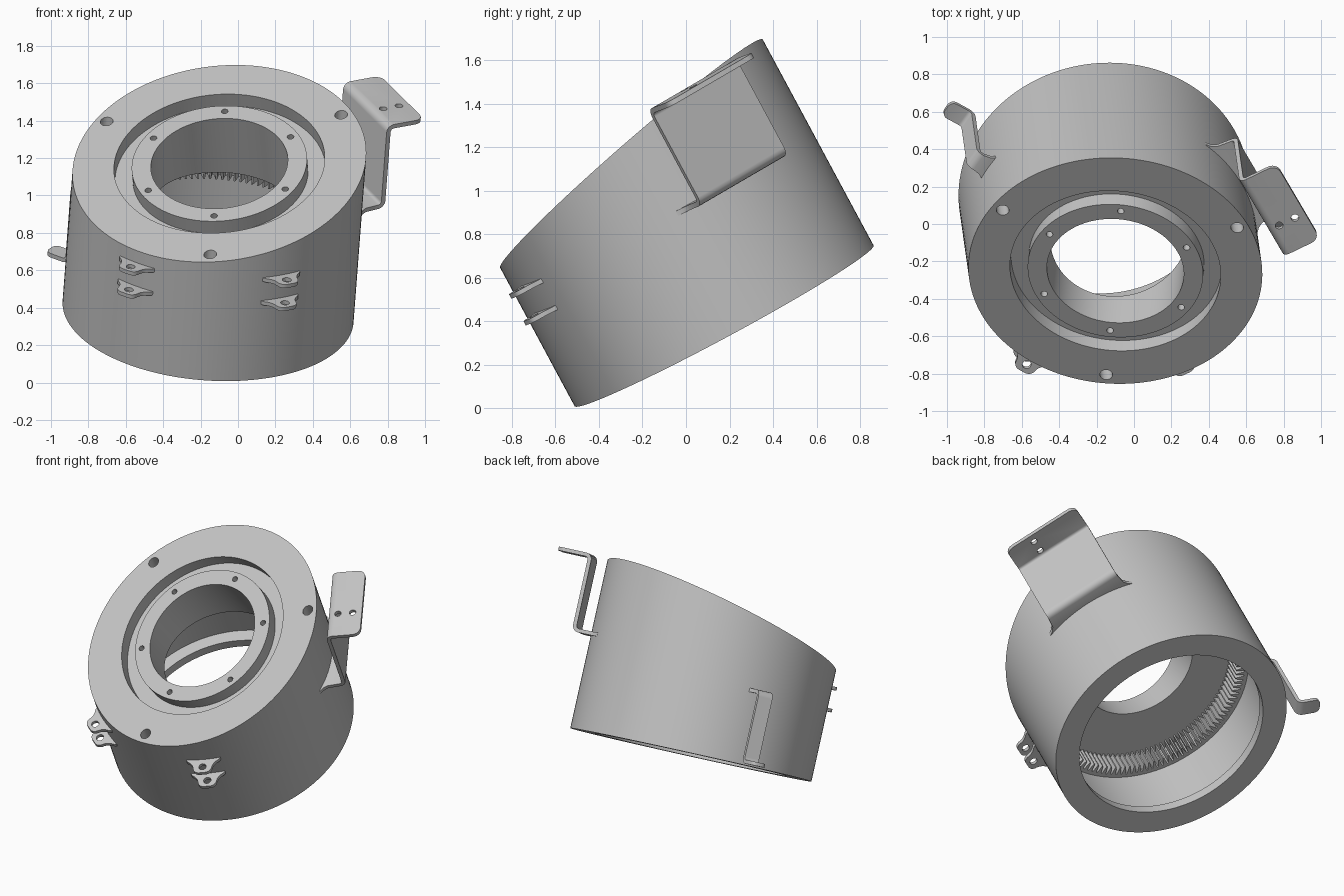
import bpy, bmesh
from math import sin, cos, pi, radians
from mathutils import Vector, Matrix

cube = bpy.data.objects.get("Cube")
if cube:
    bpy.data.objects.remove(cube, do_unlink=True)

grey = bpy.data.materials.new("machined_grey")
grey.use_nodes = True
grey.diffuse_color = (0.55, 0.55, 0.55, 1)
for node in grey.node_tree.nodes:
    if node.type == 'BSDF_PRINCIPLED':
        node.inputs["Base Color"].default_value = (0.55, 0.55, 0.55, 1)
        node.inputs["Roughness"].default_value = 0.6

# Tilted frame: local z is the axis of the housing, origin at the bottom centre
AXIS = Vector((0.067, -0.473, 0.879)).normalized()
SIDE = (Vector((1, 0, 0)) - AXIS * AXIS.x).normalized()
BACK = AXIS.cross(SIDE)
FRAME = Matrix.Translation((-0.16, 0.175, 0.38)) @ Matrix((SIDE, BACK, AXIS)).transposed().to_4x4()

# Oblique top face, in the local frame
SLOPE_X, SLOPE_Y, TOP = 0.14, 0.226, 0.9
N = Vector((-SLOPE_X, -SLOPE_Y, 1)).normalized()
E1 = (Vector((1, 0, 0)) - N * N.x).normalized()
E2 = N.cross(E1)
R, RING_H, LOW_RING_H = 0.78, 0.61, 0.47
BRACKET_ANGLE = 27


def add_object(name, bm, matrix=FRAME):
    bmesh.ops.recalc_face_normals(bm, faces=bm.faces)
    mesh = bpy.data.meshes.new(name)
    bm.to_mesh(mesh)
    bm.free()
    mesh.materials.append(grey)
    obj = bpy.data.objects.new(name, mesh)
    obj.matrix_world = matrix
    bpy.context.collection.objects.link(obj)
    return obj


def finish(obj):
    """Apply modifiers and smooth the curved surfaces."""
    bpy.context.view_layer.update()
    graph = bpy.context.evaluated_depsgraph_get()
    mesh = bpy.data.meshes.new_from_object(obj.evaluated_get(graph))
    obj.modifiers.clear()
    obj.data = mesh
    bpy.ops.object.select_all(action='DESELECT')
    obj.select_set(True)
    bpy.context.view_layer.objects.active = obj
    bpy.ops.object.shade_smooth_by_angle(angle=radians(30))


def drill(obj, holes, matrix=FRAME):
    """holes: (centre, direction, radius, half depth)"""
    bm = bmesh.new()
    for centre, direction, radius, half in holes:
        m = Matrix.Translation(centre) @ direction.to_track_quat('Z', 'Y').to_matrix().to_4x4()
        bmesh.ops.create_cone(bm, cap_ends=True, segments=20, radius1=radius,
                              radius2=radius, depth=2 * half, matrix=m)
    cutter = add_object(obj.name + "_drill", bm, matrix)
    cutter.hide_render = True
    mod = obj.modifiers.new("holes", 'BOOLEAN')
    mod.object, mod.operation, mod.solver = cutter, 'DIFFERENCE', 'EXACT'
    finish(obj)
    bpy.data.objects.remove(cutter, do_unlink=True)


def loft(loops):
    """Closed band of faces through equal loops, the last joined to the first."""
    bm = bmesh.new()
    rows = [[bm.verts.new(p) for p in loop] for loop in loops]
    n = len(rows[0])
    for k, row in enumerate(rows):
        nxt = rows[(k + 1) % len(rows)]
        for i in range(n):
            j = (i + 1) % n
            bm.faces.new((row[i], row[j], nxt[j], nxt[i]))
    return bm


ANGLES = [2 * pi * i / 144 for i in range(144)]


def flat_loop(r, h):
    return [Vector((r * cos(t), r * sin(t), h)) for t in ANGLES]


def top_loop(r, sunk=0):
    c = Vector((0, 0, TOP)) - N * sunk
    return [c + E1 * r * cos(t) + E2 * r * sin(t) for t in ANGLES]


# Housing: wedge topped cylinder, grooved face, slanted bore, open cavity below
rim = [Vector((p.x, p.y, TOP + SLOPE_X * p.x + SLOPE_Y * p.y)) for p in flat_loop(R, 0)]
bore = top_loop(0.367)
bore_end = [p - N * ((p.z - RING_H) / N.z) for p in bore]
housing = add_object("housing", loft([
    flat_loop(R, 0), rim,
    top_loop(0.565), top_loop(0.565, 0.085), top_loop(0.47, 0.085), top_loop(0.47),
    bore, bore_end,
    flat_loop(0.70, RING_H), flat_loop(0.70, 0.06), flat_loop(0.62, 0.06), flat_loop(0.62, 0)]))

holes = []
for k in range(3):
    t = radians(BRACKET_ANGLE + 120 * k)
    x, y = 0.72 * cos(t), 0.72 * sin(t)
    holes.append((Vector((x, y, TOP + SLOPE_X * x + SLOPE_Y * y)), Vector((0, 0, 1)), 0.034, 0.12))
for k in range(6):
    t = radians(BRACKET_ANGLE + 60 * k)
    holes.append((Vector((0, 0, TOP)) + (E1 * cos(t) + E2 * sin(t)) * 0.425, N, 0.018, 0.08))
drill(housing, holes)

# Internal gear ring under the cavity ceiling
TEETH = 120


def gear_loop(radii, h):
    pts = []
    for i in range(TEETH * 4):
        t = 2 * pi * i / (TEETH * 4)
        r = radii[i % 4]
        pts.append((r * cos(t), r * sin(t), h))
    return pts


teeth, wall = (0.675, 0.675, 0.62, 0.62), (0.703,) * 4
finish(add_object("gear_ring", loft([
    gear_loop(wall, LOW_RING_H), gear_loop(wall, RING_H + 0.005),
    gear_loop(teeth, RING_H + 0.005), gear_loop(teeth, LOW_RING_H)])))


def sheet(name, stations, angle, thickness=0.024, holes=()):
    """Bent sheet strip; stations are (radius, height, half width)."""
    bm = bmesh.new()
    rows = [[bm.verts.new((r, s * w, h)) for s in (-1, 1)] for r, h, w in stations]
    for a, b in zip(rows, rows[1:]):
        bm.faces.new((a[0], a[1], b[1], b[0]))
    matrix = FRAME @ Matrix.Rotation(radians(angle), 4, 'Z')
    obj = add_object(name, bm, matrix)
    mod = obj.modifiers.new("thickness", 'SOLIDIFY')
    mod.thickness, mod.offset, mod.use_even_offset = thickness, 0, True
    finish(obj)
    if holes:
        drill(obj, holes, matrix)


def rounded_end(r_end, h, w, corner):
    return [(r_end - corner + corner * sin(t), h, w - corner + corner * cos(t))
            for t in [radians(15 * k) for k in range(7)]]


def z_bracket(r0, r_plate, r_end, h0, h1, w, flare, corner):
    """Flared foot, upright plate, outward flange, with rounded bends."""
    d = 0.03 if h1 > h0 else -0.03
    b = 0.03
    pts = [(r0, h0, w + flare), (r0 + 0.02, h0, w + flare * 0.5), (r0 + 0.05, h0, w + flare * 0.15)]
    steps = [radians(22.5 * k) for k in range(5)]
    pts += [(r_plate - b + b * sin(t), h0 + d - d * cos(t), w) for t in steps]
    pts += [(r_plate + b - b * cos(t), h1 - d + d * sin(t), w) for t in steps]
    return pts + rounded_end(r_end, h1, w, corner)


UP = Vector((0, 0, 1))
sheet("large_bracket", z_bracket(0.72, 0.875, 1.085, RING_H, 1.09, 0.257, 0.05, 0.05), BRACKET_ANGLE,
      holes=[(Vector((r, -0.078, 1.09)), UP, 0.021, 0.05) for r in (0.93, 1.025)])
sheet("small_bracket", z_bracket(0.75, 0.87, 1.01, LOW_RING_H, 0.02, 0.05, 0.05, 0.035),
      BRACKET_ANGLE + 120)

# Two pairs of clamp ears at the front
for side, angle in (("left", -63), ("right", -123)):
    for level, h in (("upper", RING_H), ("lower", LOW_RING_H)):
        ear = [(0.75, h, 0.12), (0.785, h, 0.105), (0.805, h, 0.08), (0.825, h, 0.066)]
        sheet(f"{side}_{level}_ear", ear + rounded_end(0.885, h, 0.06, 0.04), angle, 0.022,
              [(Vector((0.838, 0, h)), UP, 0.024, 0.05)])
